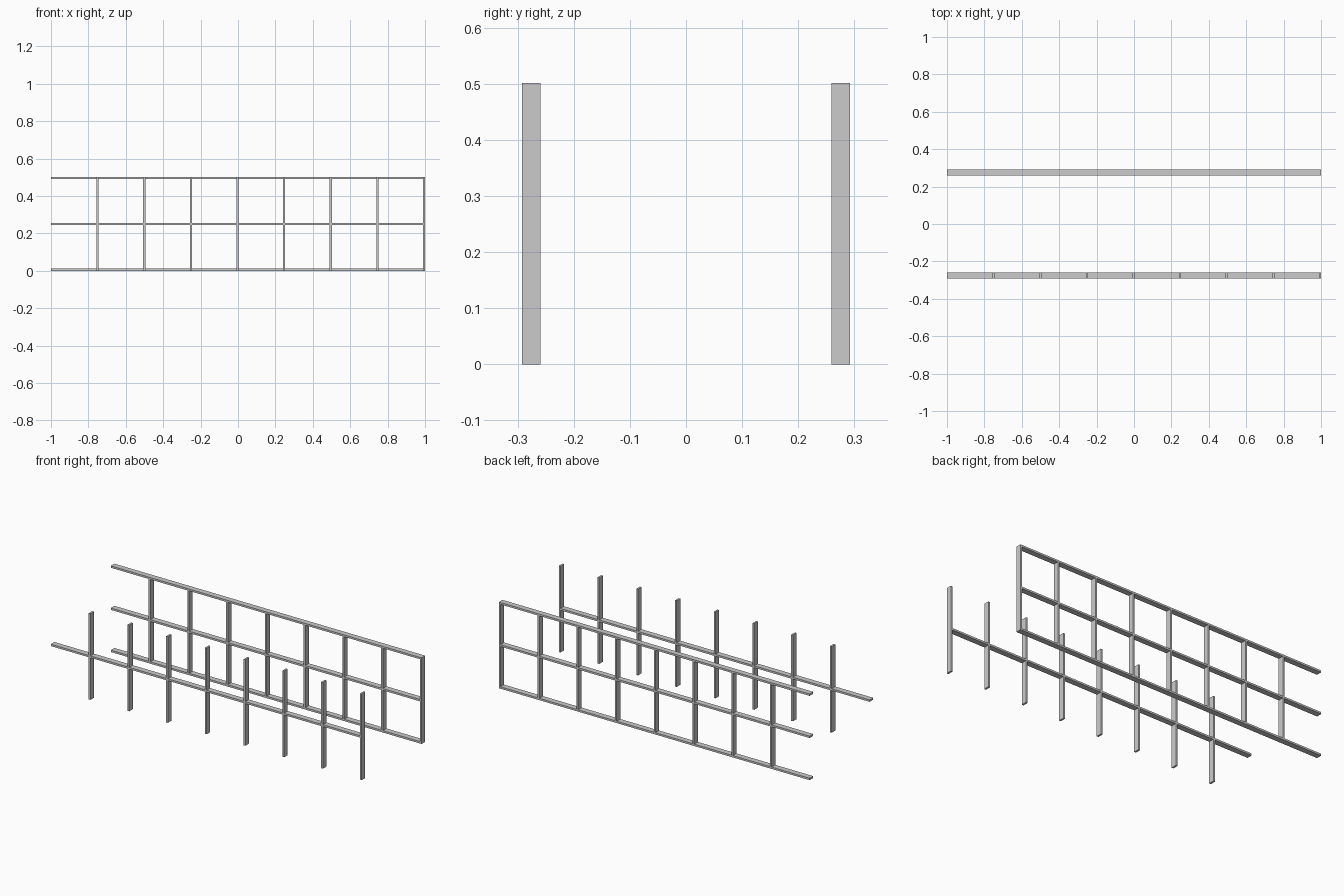
import bpy

if "Cube" in bpy.data.objects:
    bpy.data.objects.remove(bpy.data.objects["Cube"])

T = 0.011      # bar thickness
D = 0.033      # bar depth
H = 0.501      # overall height
Y = 0.2755     # distance of each frame from the centre


def box(name, size, loc):
    bpy.ops.mesh.primitive_cube_add(size=1, location=loc)
    ob = bpy.context.object
    ob.name = name
    ob.scale = size
    bpy.ops.object.transform_apply(location=False, rotation=False, scale=True)
    return ob


def rail(name, y, z):
    box(name, (2, D, T), (0, y, z))


def posts(name, y):
    # eight evenly spaced uprights, the last flush with the right end
    for i in range(8):
        x = 1 - T / 2 - (7 - i) * 0.2493
        box(f"{name}_{i + 1}", (T, D, H), (x, y, H / 2))


# back frame: three rails and uprights
rail("back_bottom_rail", Y, T / 2)
rail("back_middle_rail", Y, H / 2)
rail("back_top_rail", Y, H - T / 2)
posts("back_post", Y)

# front frame: middle rail and uprights only
rail("front_middle_rail", -Y, H / 2)
posts("front_post", -Y)
